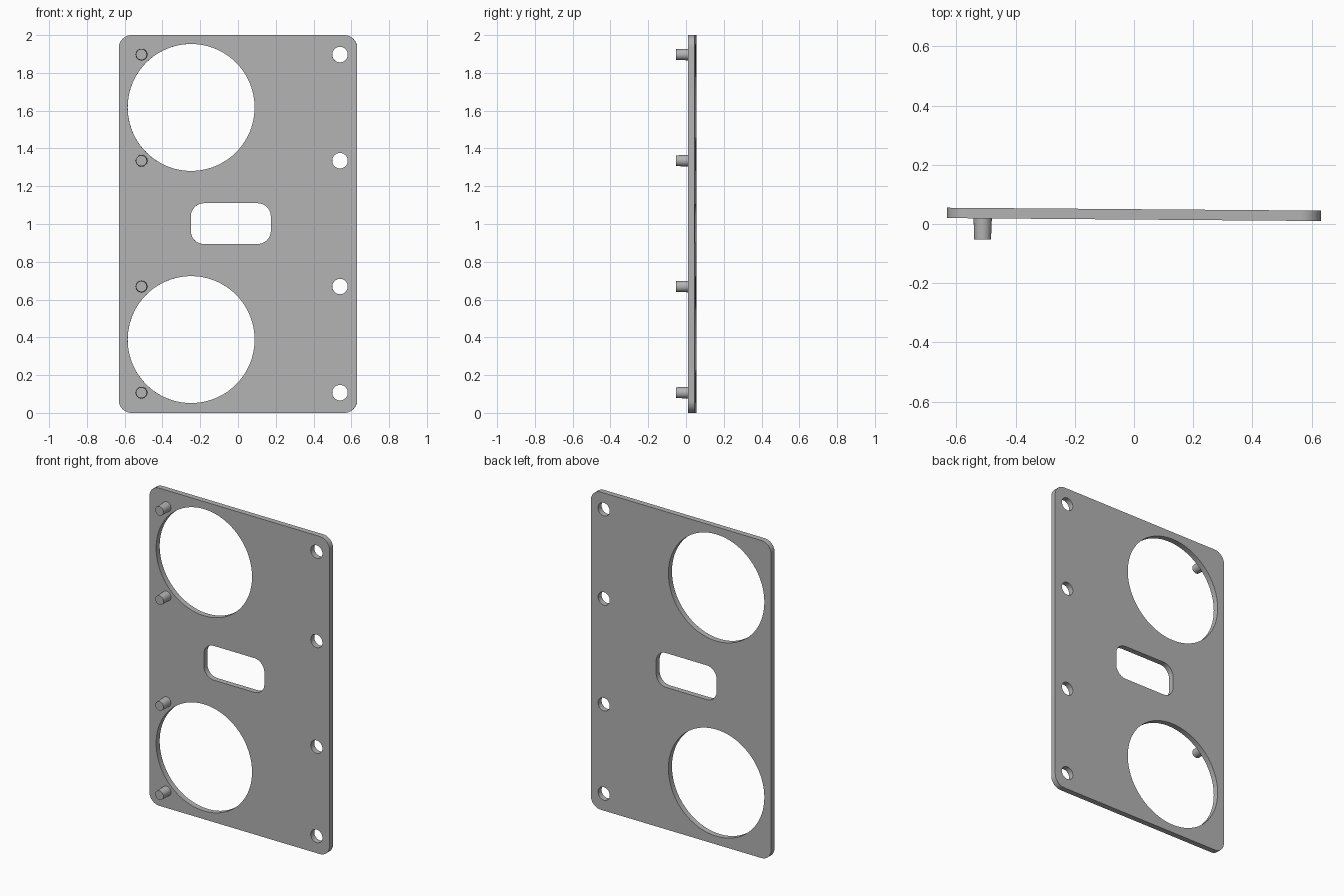
import bpy, bmesh, math
from mathutils import Matrix, Vector

cube = bpy.data.objects.get("Cube")
if cube:
    bpy.data.objects.remove(cube, do_unlink=True)

THICK = 0.035
TILT = math.radians(-0.45)
ROWS = (0.107, 0.669, 1.335, 1.897)

grey = bpy.data.materials.new("mid grey")
grey.use_nodes = True
grey.diffuse_color = (0.45, 0.45, 0.45, 1)
grey.node_tree.nodes["Principled BSDF"].inputs["Base Color"].default_value = grey.diffuse_color


def circle(x, z, r, n):
    return [(x + r * math.cos(2 * math.pi * i / n), z + r * math.sin(2 * math.pi * i / n))
            for i in range(n)]


def rounded_rect(x, z, w, h, r, n=10):
    pts = []
    for k, (sx, sz) in enumerate(((1, 1), (-1, 1), (-1, -1), (1, -1))):
        for i in range(n + 1):
            a = math.pi / 2 * (k + i / n)
            pts.append((x + sx * (w / 2 - r) + r * math.cos(a),
                        z + sz * (h / 2 - r) + r * math.sin(a)))
    return pts


def prisms(name, outlines, y0, y1):
    """Extrude closed x-z outlines from y0 to y1 into one object."""
    bm = bmesh.new()
    for pts in outlines:
        face = bm.faces.new([bm.verts.new((x, y0, z)) for x, z in pts])
        new = bmesh.ops.extrude_face_region(bm, geom=[face])["geom"]
        verts = [v for v in new if isinstance(v, bmesh.types.BMVert)]
        bmesh.ops.translate(bm, verts=verts, vec=(0, y1 - y0, 0))
    bmesh.ops.recalc_face_normals(bm, faces=bm.faces)
    return finish(name, bm)


def finish(name, bm):
    mesh = bpy.data.meshes.new(name)
    bm.to_mesh(mesh)
    bm.free()
    mesh.materials.append(grey)
    obj = bpy.data.objects.new(name, mesh)
    bpy.context.collection.objects.link(obj)
    return obj


def smooth(obj):
    bpy.ops.object.select_all(action="DESELECT")
    obj.select_set(True)
    bpy.context.view_layer.objects.active = obj
    bpy.ops.object.shade_smooth_by_angle(angle=math.radians(30))


# Plate with two large openings, a central slot and a column of screw holes
plate = prisms("plate", [rounded_rect(0, 1, 1.262, 2, 0.068)], -THICK / 2, THICK / 2)
holes = [circle(-0.248, z, 0.336, 96) for z in (0.388, 1.617)]
holes += [rounded_rect(-0.038, 1.002, 0.424, 0.216, 0.07)]
holes += [circle(0.54, z, 0.041, 40) for z in ROWS]
cutter = prisms("hole_cutter", holes, -0.1, 0.1)
cutter.hide_render = True

cut = plate.modifiers.new("holes", "BOOLEAN")
cut.operation = "DIFFERENCE"
cut.solver = "EXACT"
cut.object = cutter
bpy.context.view_layer.objects.active = plate
bpy.ops.object.modifier_apply(modifier=cut.name)
bpy.data.objects.remove(cutter, do_unlink=True)
plate.location.y = 0.0325
plate.rotation_euler.z = TILT
smooth(plate)

# Tapered locating pegs on the front face
for i, z in enumerate(ROWS):
    bm = bmesh.new()
    bmesh.ops.create_cone(bm, cap_ends=True, segments=40, radius1=0.031, radius2=0.0285,
                          depth=0.076, matrix=Matrix.Rotation(math.pi / 2, 4, "X"))
    peg = finish(f"peg_{i + 1}", bm)
    peg.location = Vector((-0.511, -0.014, z))
    peg.rotation_euler.z = TILT
    smooth(peg)
